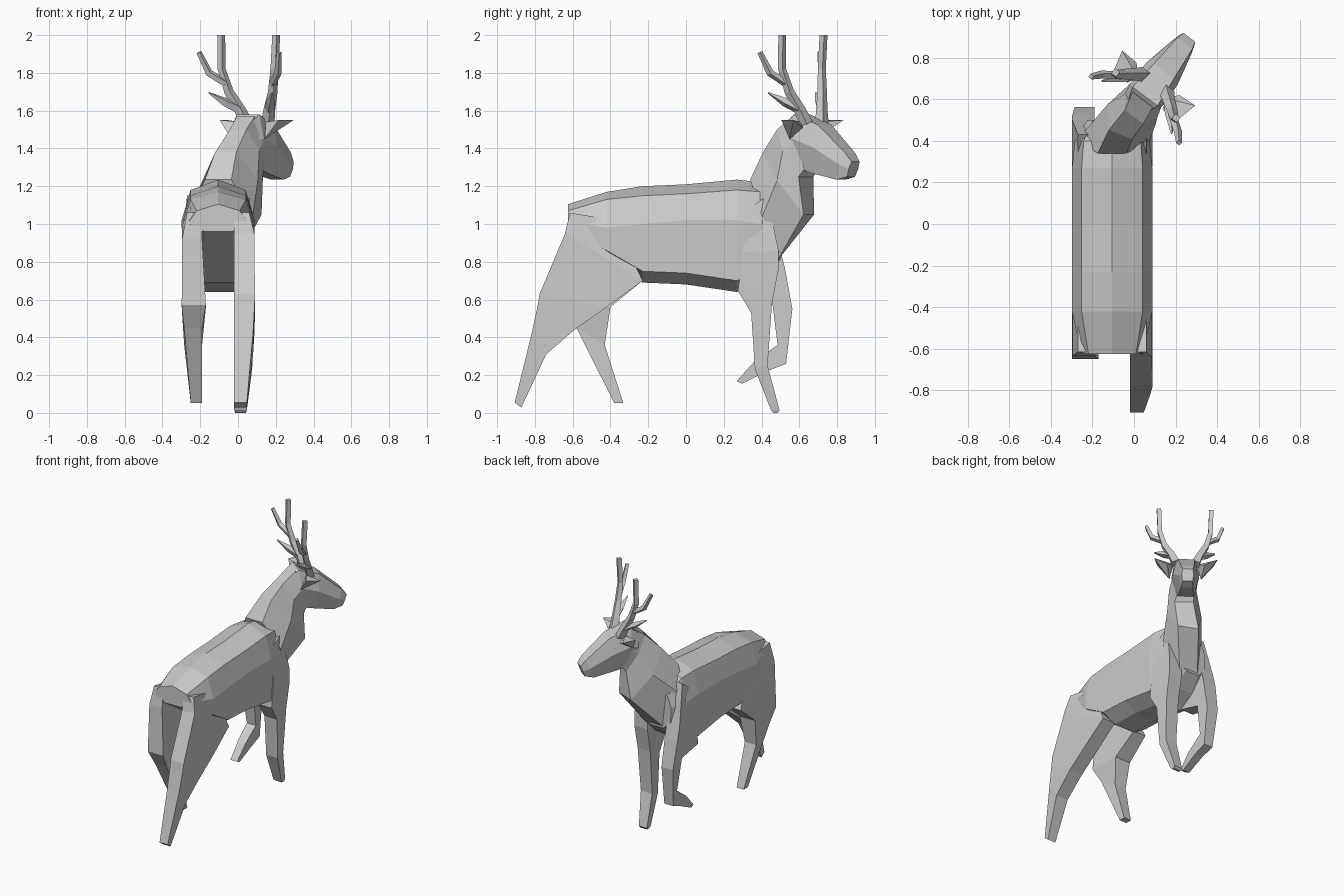
import bpy, bmesh
from math import sin, cos, radians
from mathutils import Vector

CX = -0.105                      # body centre line
YAW = radians(36.9)              # head turn towards +x
HEAD = Vector((0.005, 0.55, 0))


def finish(name, bm):
    bmesh.ops.recalc_face_normals(bm, faces=bm.faces)
    me = bpy.data.meshes.new(name)
    bm.to_mesh(me)
    bm.free()
    ob = bpy.data.objects.new(name, me)
    bpy.context.collection.objects.link(ob)
    return ob


def loft(name, rings):
    """Skin a list of equal-length rings with flat quads and end caps."""
    bm = bmesh.new()
    vs = [[bm.verts.new(p) for p in r] for r in rings]
    n = len(vs[0])
    for a, b in zip(vs, vs[1:]):
        for i in range(n):
            j = (i + 1) % n
            bm.faces.new((a[i], a[j], b[j], b[i]))
    bm.faces.new(vs[0])
    bm.faces.new(vs[-1][::-1])
    return finish(name, bm)


def head_pt(s, w, z):
    """Head frame: s forward, w to the head's right."""
    return HEAD + Vector((s * sin(YAW) + w * cos(YAW), s * cos(YAW) - w * sin(YAW), z))


# torso: y, ridge z, shoulder z, flank top z, flank low z, belly z, half width
torso = [(-.625, 1.105, 1.07, 1.02, .975, .96, .15),
         (-.42, 1.17, 1.13, .98, .86, .83, .193),
         (-.23, 1.20, 1.15, 1.0, .75, .69, .193),
         (0, 1.21, 1.16, 1.02, .74, .68, .193),
         (.27, 1.235, 1.18, 1.02, .70, .64, .193),
         (.40, 1.22, 1.17, 1.0, .76, .72, .18),
         (.50, 1.09, 1.06, .98, .86, .81, .12)]
rings = []
for y, r, s, o, l, b, w in torso:
    half = [(w * .76, s), (w, o), (w * .97, l), (w * .45, b)]
    prof = [(0, r)] + half + [(-x, z) for x, z in reversed(half)]
    rings.append([(CX + x, y, z) for x, z in prof])
loft("torso", rings)


def hex_ring(t, b, yaw, wt, wm, wb, f=.45):
    t, b = Vector(t), Vector(b)
    r = Vector((cos(yaw), -sin(yaw), 0))
    m = t.lerp(b, f)
    return [t - r * wt, t + r * wt, m + r * wm, b + r * wb, b - r * wb, m - r * wm]


# neck turning towards the right
loft("neck", [
    hex_ring((CX, .34, 1.235), (-.09, .48, .80), 0, .07, .175, .08),
    hex_ring((-.065, .43, 1.38), (.055, .65, 1.05), radians(22), .06, .125, .075),
    hex_ring((.0, .515, 1.50), (.08, .635, 1.25), YAW, .055, .095, .065),
    hex_ring(head_pt(.06, 0, 1.57), head_pt(.14, 0, 1.29), YAW, .06, .09, .06)])

# head: s top, z top, s bottom, z bottom, half widths
loft("head", [hex_ring(head_pt(a, 0, b), head_pt(c, 0, d), YAW, *w) for a, b, c, d, w in [
    (.02, 1.53, .05, 1.33, (.055, .085, .06)),
    (.08, 1.58, .11, 1.29, (.075, .095, .06)),
    (.23, 1.525, .20, 1.265, (.06, .092, .05)),
    (.40, 1.375, .34, 1.235, (.045, .057, .042)),
    (.435, 1.33, .405, 1.25, (.035, .042, .035))]])

# ears
for side, label in ((1, "right"), (-1, "left")):
    bm = bmesh.new()
    for s, w, z in [(.13, .08, 1.54), (.08, .11, 1.45), (.09, .195, 1.55),
                    (.19, .22, 1.55), (.185, .13, 1.51)]:
        bm.verts.new(head_pt(s, side * w, z))
    bmesh.ops.convex_hull(bm, input=bm.verts)
    finish(label + "_ear", bm)


def tube(name, side, pts):
    """Square branch through (s, w, z, half thickness) points."""
    rings = []
    P = [head_pt(s, side * w, z) for s, w, z, _ in pts]
    for i, p in enumerate(P):
        d = (P[min(i + 1, len(P) - 1)] - P[max(i - 1, 0)]).normalized()
        if i == len(P) - 1 and p.z > 1.95:
            d = Vector((0, 0, 1))
        u = d.cross(Vector((sin(YAW), cos(YAW), 0))).normalized()
        v = d.cross(u)
        t = pts[i][3]
        rings.append([p + u * t * a + v * t * b for a, b in ((1, 1), (1, -1), (-1, -1), (-1, 1))])
    loft(name, rings)


# antlers
for side, label in ((1, "right"), (-1, "left")):
    tube(label + "_antler_beam", side, [(.16, .07, 1.53, .026), (.14, .095, 1.60, .022),
                                        (.105, .145, 1.70, .018), (.08, .175, 1.82, .015),
                                        (.086, .182, 2.0, .015)])
    tube(label + "_antler_branch", side, [(.09, .155, 1.745, .015), (.04, .228, 1.80, .014),
                                          (.0, .265, 1.91, .010)])
    tube(label + "_antler_spike", side, [(.135, .10, 1.61, .02), (.08, .15, 1.645, .017),
                                         (.014, .21, 1.695, .003)])


def leg(name, rows):
    """Rows: back y, back z, front y, front z, inner x, outer x."""
    loft(name, [[(xi, yb, zb), (xo, yb, zb), (xo, yf, zf), (xi, yf, zf)]
                for yb, zb, yf, zf, xi, xo in rows])


leg("right_hind_leg", [(-.615, 1.06, -.38, 1.02, -.02, .06),
                       (-.64, .95, -.23, .70, -.02, .086),
                       (-.775, .63, -.42, .56, -.02, .09),
                       (-.785, .57, -.59, .44, -.02, .088),
                       (-.815, .43, -.74, .31, -.02, .08),
                       (-.907, .055, -.872, .028, -.02, .047)])
leg("left_hind_leg", [(-.615, 1.06, -.38, 1.02, -.19, -.27),
                      (-.635, .92, -.23, .70, -.19, -.296),
                      (-.65, .57, -.40, .56, -.17, -.298),
                      (-.58, .45, -.43, .36, -.19, -.285),
                      (-.38, .052, -.332, .052, -.19, -.25)])
leg("right_front_leg", [(.33, 1.08, .43, 1.15, -.02, .06),
                        (.30, .85, .49, .86, -.02, .088),
                        (.275, .645, .49, .76, -.02, .088),
                        (.345, .53, .455, .58, -.02, .085),
                        (.365, .23, .432, .25, -.02, .075),
                        (.45, .015, .495, .015, -.02, .047),
                        (.465, .0, .485, .0, -.015, .042)])
leg("left_front_leg", [(.33, 1.08, .43, 1.15, -.19, -.27),
                       (.30, .85, .50, .86, -.19, -.297),
                       (.28, .645, .525, .76, -.19, -.297),
                       (.455, .60, .563, .55, -.19, -.285),
                       (.485, .36, .53, .26, -.19, -.265),
                       (.36, .27, .44, .225, -.19, -.255),
                       (.268, .168, .297, .155, -.195, -.25)])
